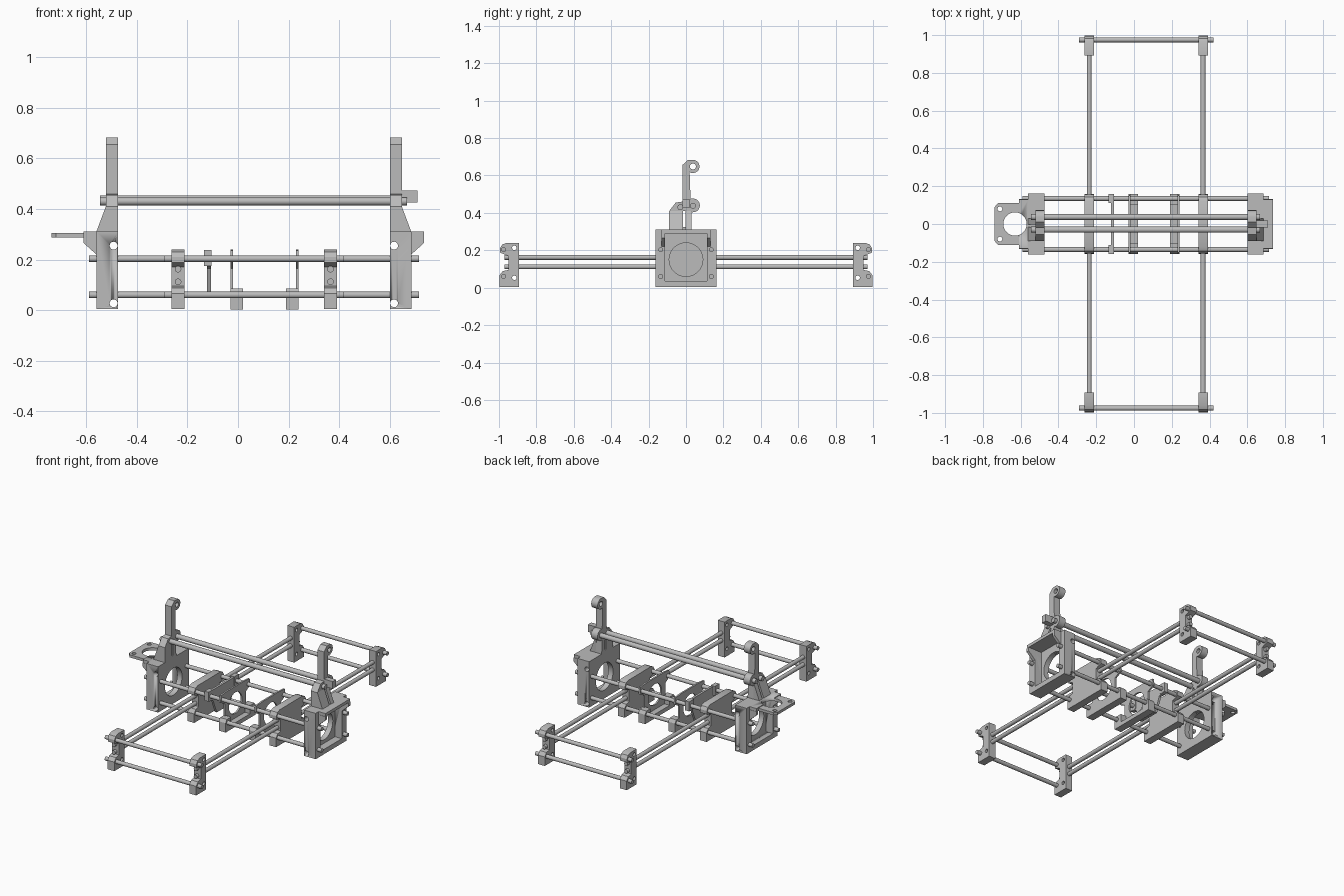
import bpy, bmesh, math
from mathutils import Matrix

if "Cube" in bpy.data.objects:
    bpy.data.objects.remove(bpy.data.objects["Cube"])

grey = bpy.data.materials.new("plain grey")
grey.use_nodes = True
grey.diffuse_color = (0.5, 0.5, 0.5, 1)
grey.node_tree.nodes["Principled BSDF"].inputs["Base Color"].default_value = (0.5, 0.5, 0.5, 1)

# columns send profile u, v and extrusion w to world axes
AXES = {"x": Matrix(((0, 0, 1), (1, 0, 0), (0, 1, 0))),
        "y": Matrix(((1, 0, 0), (0, 0, 1), (0, 1, 0))),
        "z": Matrix.Identity(3)}


def arc(u, v, r, a0=0, a1=360, n=24):
    full = a1 - a0 == 360
    steps = n if full else n - 1
    return [(u + r * math.cos(math.radians(a0 + (a1 - a0) * i / steps)),
             v + r * math.sin(math.radians(a0 + (a1 - a0) * i / steps))) for i in range(n)]


def rect(u0, u1, v0, v1):
    return [(u0, v0), (u1, v0), (u1, v1), (u0, v1)]


def prism(name, axis, lo, hi, *loops):
    """Extrude an outline, with any further loops as holes, along an axis."""
    lo, hi = min(lo, hi), max(lo, hi)
    curve = bpy.data.curves.new(name, "CURVE")
    curve.dimensions, curve.fill_mode, curve.extrude = "2D", "BOTH", (hi - lo) / 2
    for pts in loops:
        spline = curve.splines.new("POLY")
        spline.points.add(len(pts) - 1)
        for p, (u, v) in zip(spline.points, pts):
            p.co = (u, v, 0, 1)
        spline.use_cyclic_u = True
    temp = bpy.data.objects.new("temp", curve)
    mesh = bpy.data.meshes.new_from_object(temp)
    bpy.data.objects.remove(temp)
    bm = bmesh.new()
    bm.from_mesh(mesh)
    bmesh.ops.translate(bm, verts=bm.verts, vec=(0, 0, (lo + hi) / 2))
    bmesh.ops.transform(bm, matrix=AXES[axis].to_4x4(), verts=bm.verts)
    bmesh.ops.remove_doubles(bm, verts=bm.verts, dist=1e-5)
    bmesh.ops.recalc_face_normals(bm, faces=bm.faces)
    bm.to_mesh(mesh)
    bm.free()
    mesh.name = name
    mesh.materials.clear()
    mesh.materials.append(grey)
    obj = bpy.data.objects.new(name, mesh)
    bpy.context.collection.objects.link(obj)
    bpy.ops.object.select_all(action="DESELECT")
    obj.select_set(True)
    bpy.context.view_layer.objects.active = obj
    bpy.ops.object.shade_smooth_by_angle(angle=math.radians(30))
    return obj


def rod(name, axis, lo, hi, u, v, r=0.013):
    return prism(name, axis, lo, hi, arc(u, v, r, n=20))


def cut(obj, cutter):
    mod = obj.modifiers.new("hole", "BOOLEAN")
    mod.operation, mod.object, mod.solver = "DIFFERENCE", cutter, "EXACT"


# Rods
for y in (-0.135, 0.135):
    for z in (0.06, 0.203):
        rod("cross_rod", "x", -0.59, 0.715, y, z)
for y, z in ((-0.03, 0.43), (0.037, 0.438)):
    rod("upper_rod", "x", -0.545, 0.668, y, z, 0.016)
SIDES = (-0.237, 0.366)
for x in SIDES:
    for z in (0.112, 0.162):
        rod("long_rod", "y", -0.97, 0.97, x, z)
for y in (-0.975, 0.975):
    for z in (0.06, 0.203):
        rod("end_rod", "x", -0.29, 0.42, y, z)

# Clamp outline: two lobes around the rods with a waist between
clamp = [(-0.047, 0.005), (-0.047, 0.24), (0.02, 0.24), (0.043, 0.23), (0.055, 0.21),
         (0.055, 0.188), (0.01, 0.17), (0.01, 0.095), (0.04, 0.088), (0.058, 0.065), (0.058, 0.005)]
for x in SIDES:
    for d in (-1, 1):
        prism("corner_clamp", "x", x - 0.025, x + 0.025,
              [(d * (v + 0.94), z) for v, z in clamp],
              arc(d * 0.918, 0.213, 0.012, n=16), arc(d * 0.918, 0.053, 0.012, n=16))
    half = [(v + 0.1, z) for v, z in clamp[2:]]
    prism("middle_clamp", "x", x - 0.025, x + 0.025,
          half + [(-y, z) for y, z in reversed(half)])

# Motor and idler carriers between the clamps
carrier = [(0.085, 0.24), (0.15, 0.235), (0.158, 0.19), (0.11, 0.165), (0.11, 0.03)]
carrier += [(-y, z) for y, z in reversed(carrier)]
for x, d in ((-0.005, -1), (0.215, 1)):
    prism("carrier_plate", "x", x + d * 0.014, x + d * 0.025, carrier, arc(0, 0.13, 0.07, n=32))
    prism("carrier_base", "x", x - 0.025, x + 0.025, rect(-0.158, 0.158, 0.003, 0.03))
    for s in (-1, 1):
        prism("carrier_foot", "x", x - 0.025, x + 0.025,
              [(s * 0.1, 0.03), (s * 0.158, 0.03), (s * 0.158, 0.065),
               (s * 0.145, 0.085), (s * 0.1, 0.085)])
prism("belt_plate", "x", -0.122, -0.107,
      [(-0.158, 0.175), (-0.158, 0.22), (-0.14, 0.235), (0.14, 0.235), (0.158, 0.22),
       (0.158, 0.175), (0.11, 0.165), (0.07, 0.07), (-0.07, 0.07), (-0.11, 0.165)])
for y in (-0.135, 0.135):
    prism("belt_plate_clip", "x", -0.135, -0.105, rect(y - 0.024, y + 0.024, 0.175, 0.238))

# End housings with towers, mirrored about the middle of the cross rods
tower = [(-0.09, 0.31), (-0.09, 0.41), (-0.055, 0.455), (-0.02, 0.46), (-0.02, 0.655), (0.01, 0.683)]
tower += arc(0.037, 0.648, 0.035, 90, -120, 16)
tower += arc(0.037, 0.44, 0.037, 110, -110, 16) + [(0.03, 0.31)]
for s in (-1, 1):
    def X(v):
        return 0.0625 + s * v
    wall = prism("housing_wall", "x", X(0.5375), X(0.6225),
                 rect(-0.162, 0.162, 0.005, 0.31), rect(-0.113, 0.113, 0.037, 0.29))
    plate = prism("housing_plate", "x", X(0.5375), X(0.5725),
                  rect(-0.113, 0.113, 0.037, 0.29), arc(0, 0.15, 0.09, n=40))
    for z in (0.255, 0.027):
        cutter = rod("housing_hole_cutter", "y", -0.3, 0.3, X(0.5545), z, 0.0155)
        cutter.hide_render = True
        cutter.hide_viewport = True
        cutter.display_type = "WIRE"
        cut(wall, cutter)
        cut(plate, cutter)
    # Top shelf with sloping cheeks
    prism("top_shelf", "z", 0.29, 0.31,
          [(X(v), y) for v, y in rect(0.6225, 0.6725, -0.13, 0.13)])
    for y in (-0.122, 0.122):
        prism("shelf_cheek", "y", y - 0.01, y + 0.01,
              [(X(0.6225), 0.29), (X(0.6725), 0.29), (X(0.6725), 0.265), (X(0.6225), 0.22)])
    # Tower and its tapered pedestal
    prism("tower", "x", X(0.5375), X(0.585), tower,
          arc(0.037, 0.648, 0.016, n=20), rect(-0.017, -0.003, 0.325, 0.41))
    for y0, y1 in ((-0.09, -0.017), (-0.003, 0.03)):
        prism("tower_pedestal", "y", y0, y1,
              [(X(0.58), 0.31), (X(0.6225), 0.31), (X(0.585), 0.41), (X(0.58), 0.41)])

# Motor mounting plate on the right end, small stop on the left end
mount = [(-0.56, -0.11), (-0.72, -0.11), (-0.738, -0.09), (-0.738, 0.09), (-0.72, 0.11), (-0.56, 0.11)]
prism("motor_mount", "z", 0.287, 0.305, mount, arc(-0.63, 0, 0.062, n=40),
      arc(-0.71, 0.08, 0.013, n=16), arc(-0.71, -0.08, 0.013, n=16))
for shelf in [o for o in bpy.data.objects if o.name.startswith("top_shelf")]:
    if shelf.data.vertices[0].co.x < 0:
        bore = rod("shelf_bore_cutter", "z", 0.2, 0.4, -0.63, 0, 0.062)
        bore.hide_render = bore.hide_viewport = True
        cut(shelf, bore)
prism("end_stop", "x", 0.645, 0.71, rect(-0.018, 0.018, 0.425, 0.473))
